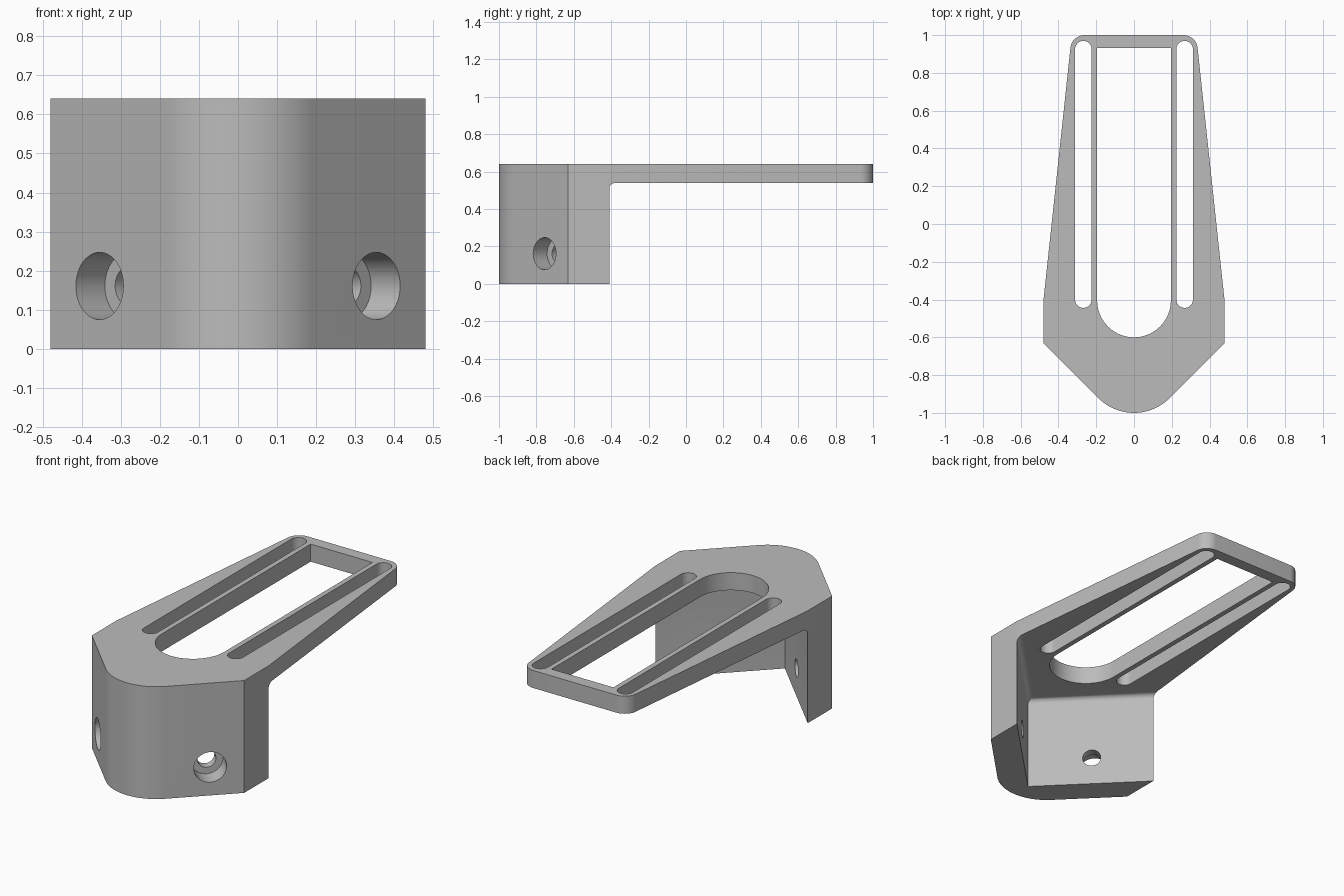
import bpy, bmesh, math
from mathutils import Vector

cube = bpy.data.objects.get("Cube")
if cube:
    bpy.data.objects.remove(cube, do_unlink=True)

HEIGHT, PLATE_UNDERSIDE = 0.64, 0.54
HALF_WIDTH = 0.48
FILLET = 0.03

grey = bpy.data.materials.new("light grey")
grey.use_nodes = True
grey.diffuse_color = (0.5, 0.5, 0.5, 1)
grey.node_tree.nodes["Principled BSDF"].inputs["Base Color"].default_value = (0.5, 0.5, 0.5, 1)


def loft(name, rings):
    """Solid skinned through equal-length rings of points, listed bottom to top."""
    bm = bmesh.new()
    loops = [[bm.verts.new(p) for p in ring] for ring in rings]
    n = len(loops[0])
    bm.faces.new(loops[0][::-1])
    bm.faces.new(loops[-1])
    for low, high in zip(loops, loops[1:]):
        for i in range(n):
            j = (i + 1) % n
            bm.faces.new((low[i], low[j], high[j], high[i]))
    bmesh.ops.recalc_face_normals(bm, faces=bm.faces)
    mesh = bpy.data.meshes.new(name)
    bm.to_mesh(mesh)
    bm.free()
    obj = bpy.data.objects.new(name, mesh)
    bpy.context.collection.objects.link(obj)
    return obj


def prism(name, outline, z0, z1):
    return loft(name, [[(x, y, z) for x, y in outline] for z in (z0, z1)])


def arc(cx, cy, r, start, end, steps=24):
    angles = [math.radians(start + (end - start) * i / steps) for i in range(steps + 1)]
    return [(cx + r * math.cos(a), cy + r * math.sin(a)) for a in angles]


def cylinder(name, start, direction, r, length):
    axis = Vector(direction).normalized()
    side = axis.cross(Vector((0, 0, 1)))
    ring = [Vector(start) + side * x + Vector((0, 0, y)) for x, y in arc(0, 0, r, 0, 352.5, 47)]
    return loft(name, [ring, [p + axis * length for p in ring]])


# Body: rounded nose, 45 degree cheeks, tapering arm with rounded tip corners
nose_r = 0.266
nose = arc(0, nose_r - 1, nose_r, -90, -45, 16)
taper = math.degrees(math.atan2(0.147, 1.41))
tip = arc(0.262, 0.925, 0.075, taper, 90, 12)
right_half = nose + [(HALF_WIDTH, -0.63), (HALF_WIDTH, -0.41)] + tip
outline = right_half + [(-x, y) for x, y in right_half[:0:-1]]
bracket = prism("bracket", outline, 0, HEIGHT)
bracket.data.materials.append(grey)

# Space under the arm: V-shaped recess with a fillet where wall meets plate
levels = [(-0.1, 0)]
for i in range(9):
    a = math.radians(90 * i / 8)
    levels.append((PLATE_UNDERSIDE - FILLET * (1 - math.sin(a)), FILLET * (1 - math.cos(a))))
rings = []
for z, inset in levels:
    y = -0.89 + inset * math.sqrt(2)
    rings.append([(0, y, z), (0.7, y + 0.7, z), (0.7, 1.3, z), (-0.7, 1.3, z), (-0.7, y + 0.7, z)])
cutters = [loft("underside_cutter", rings)]

# Central window with a round front end
window = arc(0, -0.405, 0.195, 180, 360, 40) + [(0.195, 0.932), (-0.195, 0.932)]
cutters.append(prism("window_cutter", window, 0.4, 0.8))

# Long side slots and counterbored screw holes, one per side
for s in (1, -1):
    x, r = 0.268 * s, 0.044
    slot = arc(x, -0.4, r, 180, 360) + arc(x, 0.925, r, 0, 180)
    cutters.append(prism("slot_cutter", slot, 0.4, 0.8))
    inward = Vector((-s, 1, 0)).normalized()
    start = Vector((0.354 * s, -0.756, 0.161)) - inward * 0.1
    cutters.append(cylinder("counterbore_cutter", start, inward, 0.086, 0.205))
    cutters.append(cylinder("screw_hole_cutter", start, inward, 0.049, 0.4))

# Cut everything out, then tidy up and shade
bpy.ops.object.select_all(action='DESELECT')
bpy.context.view_layer.objects.active = bracket
bracket.select_set(True)
for cutter in cutters:
    cutter.hide_render = True
    mod = bracket.modifiers.new(cutter.name, 'BOOLEAN')
    mod.operation = 'DIFFERENCE'
    mod.solver = 'EXACT'
    mod.object = cutter
    bpy.ops.object.modifier_apply(modifier=mod.name)
    bpy.data.objects.remove(cutter, do_unlink=True)
bpy.ops.object.shade_smooth_by_angle(angle=math.radians(30))
